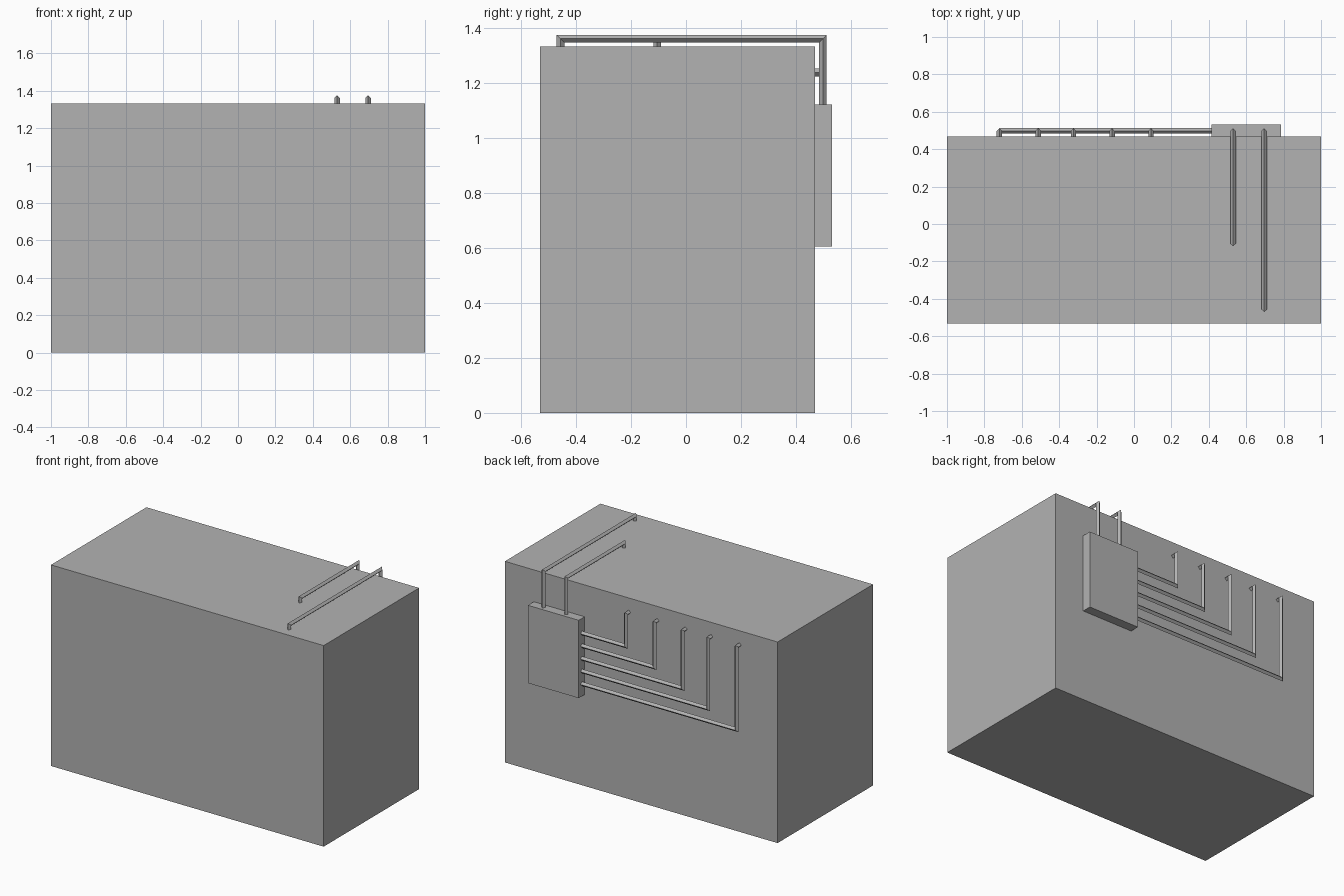
import bpy
import bmesh
from mathutils import Vector

default_cube = bpy.data.objects.get("Cube")
if default_cube:
    bpy.data.objects.remove(default_cube, do_unlink=True)

# Single grey material
grey = bpy.data.materials.new("plain_grey")
grey.use_nodes = True
colour = (0.448, 0.448, 0.448, 1)
grey.diffuse_color = colour
grey.node_tree.nodes["Principled BSDF"].inputs["Base Color"].default_value = colour


def finish(name, bm):
    bmesh.ops.recalc_face_normals(bm, faces=bm.faces)
    mesh = bpy.data.meshes.new(name)
    bm.to_mesh(mesh)
    bm.free()
    mesh.materials.append(grey)
    obj = bpy.data.objects.new(name, mesh)
    bpy.context.collection.objects.link(obj)
    return obj


def block(name, low, high):
    low, high = Vector(low), Vector(high)
    bm = bmesh.new()
    bmesh.ops.create_cube(bm, size=1)
    bmesh.ops.scale(bm, vec=high - low, verts=bm.verts)
    bmesh.ops.translate(bm, vec=(low + high) / 2, verts=bm.verts)
    return finish(name, bm)


def square_pipe(name, points, half):
    """Sweep a square section along a right-angled path with mitred corners."""
    pts = [Vector(p) for p in points]
    dirs = [(b - a).normalized() for a, b in zip(pts, pts[1:])]
    side = dirs[0].orthogonal().normalized()
    up = dirs[0].cross(side)
    ring = [(side * a + up * b) * half for a, b in ((-1, -1), (1, -1), (1, 1), (-1, 1))]
    bm = bmesh.new()
    rings = []
    for i, p in enumerate(pts):
        d_in = dirs[max(i - 1, 0)]
        d_out = dirs[min(i, len(dirs) - 1)]
        n = d_in + d_out
        ring = [o - d_in * (o.dot(n) / d_in.dot(n)) for o in ring]
        rings.append([bm.verts.new(p + o) for o in ring])
    for a, b in zip(rings, rings[1:]):
        for k in range(4):
            j = (k + 1) % 4
            bm.faces.new((a[k], a[j], b[j], b[k]))
    bm.faces.new(rings[0])
    bm.faces.new(rings[-1])
    return finish(name, bm)


# Main housing and the control box on its back
BACK, TOP = 0.469, 1.333
BOX_SIDE, BOX_TOP = 0.415, 1.122
block("housing", (-1, -0.531, 0), (1, BACK, TOP))
block("control_box", (BOX_SIDE, BACK, 0.606), (0.787, 0.531, BOX_TOP))

HALF = 0.01
pipe_y = BACK + 0.029
pipe_z = TOP + 0.029

# Pipes rising from the box and running over the roof
for i, (x, end_y) in enumerate(((0.53, -0.105), (0.696, -0.457))):
    square_pipe(f"roof_pipe_{i + 1}", [
        (x, pipe_y, BOX_TOP), (x, pipe_y, pipe_z),
        (x, end_y, pipe_z), (x, end_y, TOP)], HALF)

# Nested pipes leaving the side of the box and turning up into the back wall
for i, x in enumerate((-0.72, -0.512, -0.324, -0.117, 0.091)):
    z = 0.689 + 0.084 * i
    square_pipe(f"back_pipe_{i + 1}", [
        (BOX_SIDE, pipe_y, z), (x, pipe_y, z),
        (x, pipe_y, 1.239), (x, BACK, 1.239)], HALF)
